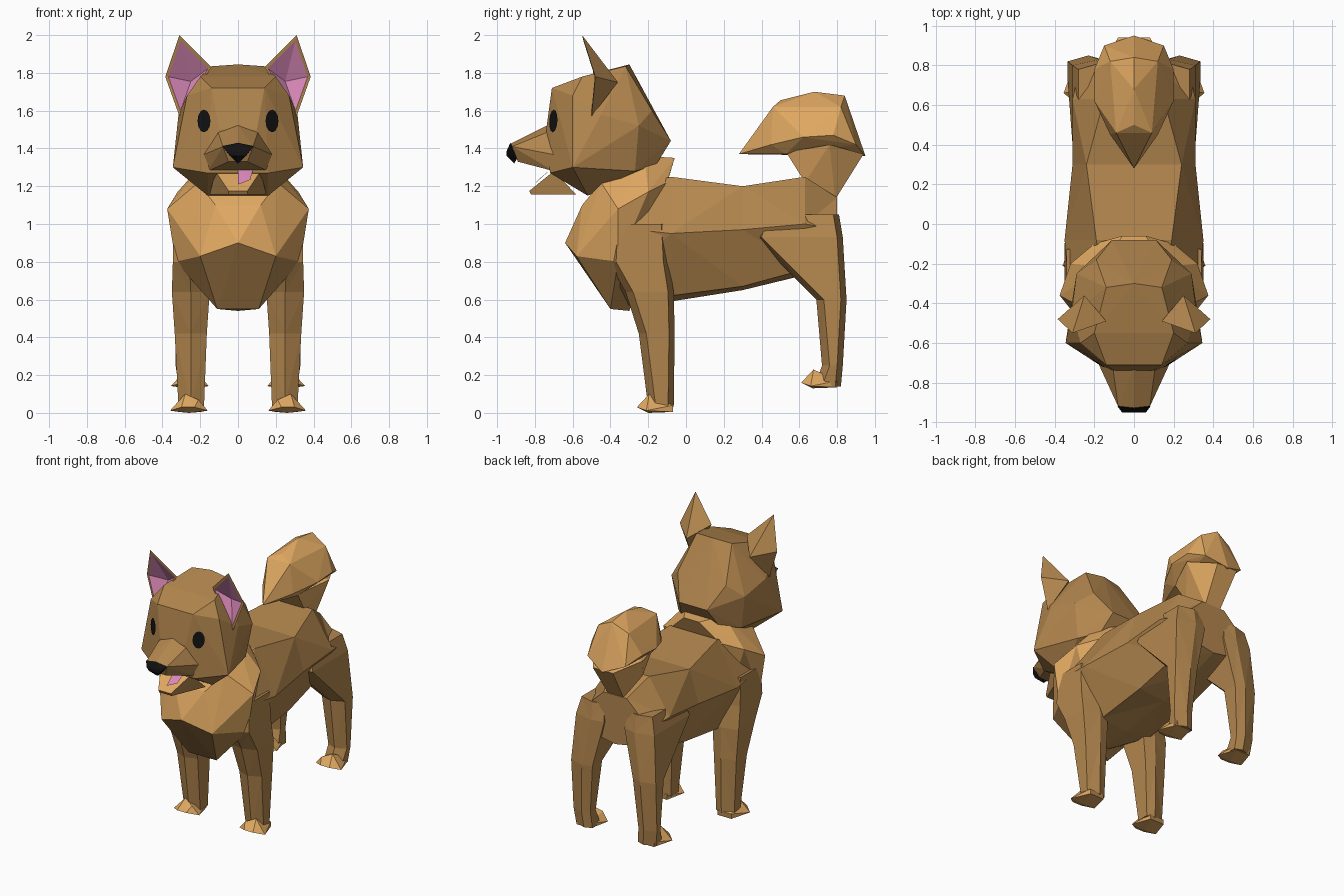
import bpy, bmesh, math
from mathutils import Vector
from mathutils.bvhtree import BVHTree

if "Cube" in bpy.data.objects:
    bpy.data.objects.remove(bpy.data.objects["Cube"])


def material(name, rgb):
    m = bpy.data.materials.new(name)
    m.diffuse_color = (*rgb, 1)
    m.use_nodes = True
    m.node_tree.nodes["Principled BSDF"].inputs["Base Color"].default_value = m.diffuse_color
    return m


FUR = material("brown_fur", (0.45, 0.24, 0.076))
TAN = material("tan_fur", (0.74, 0.39, 0.12))
PINK = material("pink_skin", (0.70, 0.25, 0.48))
BLACK = material("black", (0.006, 0.006, 0.006))


def finish(name, bm, mats, rule=None, fix=True):
    if fix:
        bmesh.ops.recalc_face_normals(bm, faces=bm.faces)
    bm.normal_update()
    if rule:
        for f in bm.faces:
            f.material_index = rule(f)
    me = bpy.data.meshes.new(name)
    bm.to_mesh(me)
    bm.free()
    for m in mats:
        me.materials.append(m)
    ob = bpy.data.objects.new(name, me)
    bpy.context.collection.objects.link(ob)
    return ob


def mirrored(pts):
    return list(pts) + [(-x, y, z) for x, y, z in pts if x]


def hull(name, pts, mats, rule=None):
    """Faceted solid wrapped around a few points."""
    bm = bmesh.new()
    for p in pts:
        bm.verts.new(p)
    bmesh.ops.convex_hull(bm, input=bm.verts)
    loose = [v for v in bm.verts if not v.link_faces]
    bmesh.ops.delete(bm, geom=loose, context='VERTS')
    return finish(name, bm, mats, rule)


def loft(name, rings, mats):
    """Skin between rings with equal point counts, capped at both ends."""
    bm = bmesh.new()
    rows = [[bm.verts.new(p) for p in r] for r in rings]
    n = len(rows[0])
    for a, b in zip(rows, rows[1:]):
        for i in range(n):
            j = (i + 1) % n
            bm.faces.new((a[i], a[j], b[j], b[i]))
    bm.faces.new(rows[0])
    bm.faces.new(rows[-1])
    bmesh.ops.triangulate(bm, faces=bm.faces)
    return finish(name, bm, mats)


# Torso: y, top z / half width, side z / half width, low z / half width, bottom z
torso = []
for y, zt, wt, zs, ws, zl, wl, zb in [
        (-0.35, 1.18, .15, .98, .33, .70, .24, .56),
        (-0.08, 1.25, .19, .95, .35, .62, .20, .59),
        (0.30, 1.20, .24, .97, .31, .67, .20, .65),
        (0.63, 1.25, .15, 1.0, .31, .76, .19, .73),
        (0.80, 1.14, .09, .97, .27, .82, .17, .79)]:
    half = [(wt, y, zt), (ws, y, zs), (wl, y, zl)]
    torso.append([(0, y, zt)] + half + [(0, y, zb)]
                 + [(-a, b, c) for a, b, c in reversed(half)])
loft("torso", torso, [FUR])

# Chest ruff, pale above and brown underneath
hull("chest_ruff", mirrored([
    (0, -.64, .90), (.20, -.58, .83), (.375, -.36, 1.08), (.12, -.55, 1.10),
    (.21, -.45, 1.22), (.15, -.22, 1.36), (.06, -.06, 1.35), (.32, -.20, 1.17),
    (.11, -.40, .55), (0, -.30, .54), (.33, -.36, .80), (.20, -.10, 1.22),
    (.25, -.20, .95)]), [TAN, FUR],
    lambda f: int(f.normal.z < -.2 or f.calc_center_median().z < .85))

# Head
head = hull("head", mirrored([
    (0, -.30, 1.845), (.14, -.32, 1.835), (.20, -.55, 1.78), (.14, -.71, 1.72),
    (.10, -.74, 1.50), (.27, -.60, 1.68), (.315, -.45, 1.58), (.345, -.60, 1.30),
    (.16, -.72, 1.27), (.16, -.52, 1.15), (.29, -.25, 1.52), (.11, -.08, 1.44),
    (.15, -.16, 1.31), (.25, -.27, 1.28), (.19, -.18, 1.60)]), [FUR])
hull("muzzle", mirrored([
    (0, -.72, 1.53), (.11, -.70, 1.50), (.20, -.66, 1.36), (.16, -.70, 1.28),
    (.08, -.92, 1.41), (0, -.93, 1.425), (.05, -.89, 1.33)]), [FUR])
hull("nose", mirrored([
    (.083, -.92, 1.413), (0, -.93, 1.43), (.06, -.95, 1.385), (.04, -.95, 1.36),
    (0, -.91, 1.32), (.05, -.88, 1.37)]), [BLACK])
hull("lower_jaw", mirrored([
    (.05, -.83, 1.175), (.05, -.82, 1.155), (.15, -.58, 1.155), (.12, -.70, 1.28)]),
    [FUR, TAN], lambda f: int(f.normal.z > .3))

# Tongue, a thin plate lying on the jaw
hull("tongue", [(x, y + d, z + d) for x, y, z in
                [(0, -.80, 1.215), (.065, -.775, 1.24), (.08, -.71, 1.295), (0, -.71, 1.295)]
                for d in (0, -.006)], [PINK])

# Eyes: oval plates draped on the face
tree = BVHTree.FromPolygons([v.co for v in head.data.vertices],
                            [p.vertices for p in head.data.polygons])
for side, label in ((1, "left"), (-1, "right")):
    bm = bmesh.new()

    def drape(x, z):
        hit = tree.ray_cast(Vector((x, -2, z)), Vector((0, 1, 0)))
        return bm.verts.new(hit[0] + hit[1] * .008)
    rows = []
    for r in (.5, 1):
        rows.append([drape(side * .176 + r * .034 * math.cos(a), 1.545 + r * .06 * math.sin(a))
                     for a in (i * math.tau / 12 for i in range(12))])
    bm.faces.new(rows[0])
    for i in range(12):
        j = (i + 1) % 12
        bm.faces.new((rows[0][i], rows[1][i], rows[1][j], rows[0][j]))
    bmesh.ops.triangulate(bm, faces=bm.faces)
    bm.normal_update()
    for f in bm.faces:
        if f.normal.y > 0:
            f.normal_flip()
    finish(label + "_eye", bm, [BLACK], fix=False)

# Ears: folded pink hollow inside a fur rim
for side, label in ((1, "left"), (-1, "right")):
    bm = bmesh.new()
    rim = [Vector(p) for p in ((.31, -.55, 2.0), (.385, -.48, 1.78),
                               (.31, -.50, 1.57), (.14, -.49, 1.83))]
    mid = Vector((.27, -.50, 1.78))
    flip = Vector((side, 1, 1))
    outer = [bm.verts.new(p * flip) for p in rim]
    inner = [bm.verts.new(p.lerp(mid, .14) * flip) for p in rim]
    fold = bm.verts.new(Vector((.25, -.43, 1.755)) * flip)
    back = bm.verts.new(Vector((.25, -.36, 1.75)) * flip)
    for i in range(4):
        j = (i + 1) % 4
        bm.faces.new((outer[i], outer[j], inner[j], inner[i]))
        bm.faces.new((outer[j], outer[i], back))
        bm.faces.new((inner[i], inner[j], fold)).material_index = 1
    finish(label + "_ear", bm, [FUR, PINK])

# Tail: narrow root and a curled plume
hull("tail_root", mirrored([
    (.09, .63, 1.22), (.06, .79, 1.13), (.19, .76, 1.42), (.08, .94, 1.37),
    (.10, .53, 1.38)]), [TAN])
hull("tail_plume", mirrored([
    (0, .28, 1.37), (.12, .45, 1.42), (.09, .46, 1.62), (0, .50, 1.655),
    (0, .68, 1.70), (0, .84, 1.68), (.12, .82, 1.62), (.20, .78, 1.47),
    (.15, .90, 1.42), (0, .95, 1.36), (.10, .53, 1.37), (.20, .62, 1.46)]), [TAN])

# Legs: rings of z, front y, back y, inner x, outer x
LEGS = {
    "front": [(1.0, -.40, -.10, .15, .34), (.80, -.41, -.09, .17, .345),
              (.64, -.32, -.065, .15, .35), (.42, -.25, -.06, .165, .335),
              (.03, -.20, -.065, .18, .315)],
    "hind": [(1.05, .40, .81, .10, .28), (.93, .36, .83, .08, .31),
             (.60, .69, .85, .16, .335), (.25, .72, .83, .19, .33),
             (.14, .68, .82, .18, .315)]}
# Paws: toe y, heel y, floor z, centre x
PAWS = {"front": (-.26, -.07, 0, .26), "hind": (.61, .80, .13, .255)}
for side, label in ((1, "left"), (-1, "right")):
    for end, rings in LEGS.items():
        loft(f"{label}_{end}_leg", [
            [(side * xi, yf + .03, z), (side * (xi + xo) / 2, yf, z),
             (side * xo, yf + .04, z), (side * xo, yb - .03, z),
             (side * (xi * .6 + xo * .4), yb, z), (side * xi, yb - .02, z)]
            for z, yf, yb, xi, xo in rings], [FUR])
        t, h, z, c = PAWS[end]
        hull(f"{label}_{end}_paw", [(side * (c + x), y, z + dz) for x, y, dz in [
            (-.10, t + .05, .012), (.10, t + .05, .012), (-.03, t, .03), (.04, t, .03),
            (-.05, t + .04, .07), (.02, t + .065, .10), (-.06, h, .005), (.05, h, .005),
            (0, t + .06, 0), (-.06, h, .04), (.05, h, .04)]],
            [TAN, FUR], lambda f: int(f.normal.y > .7))
